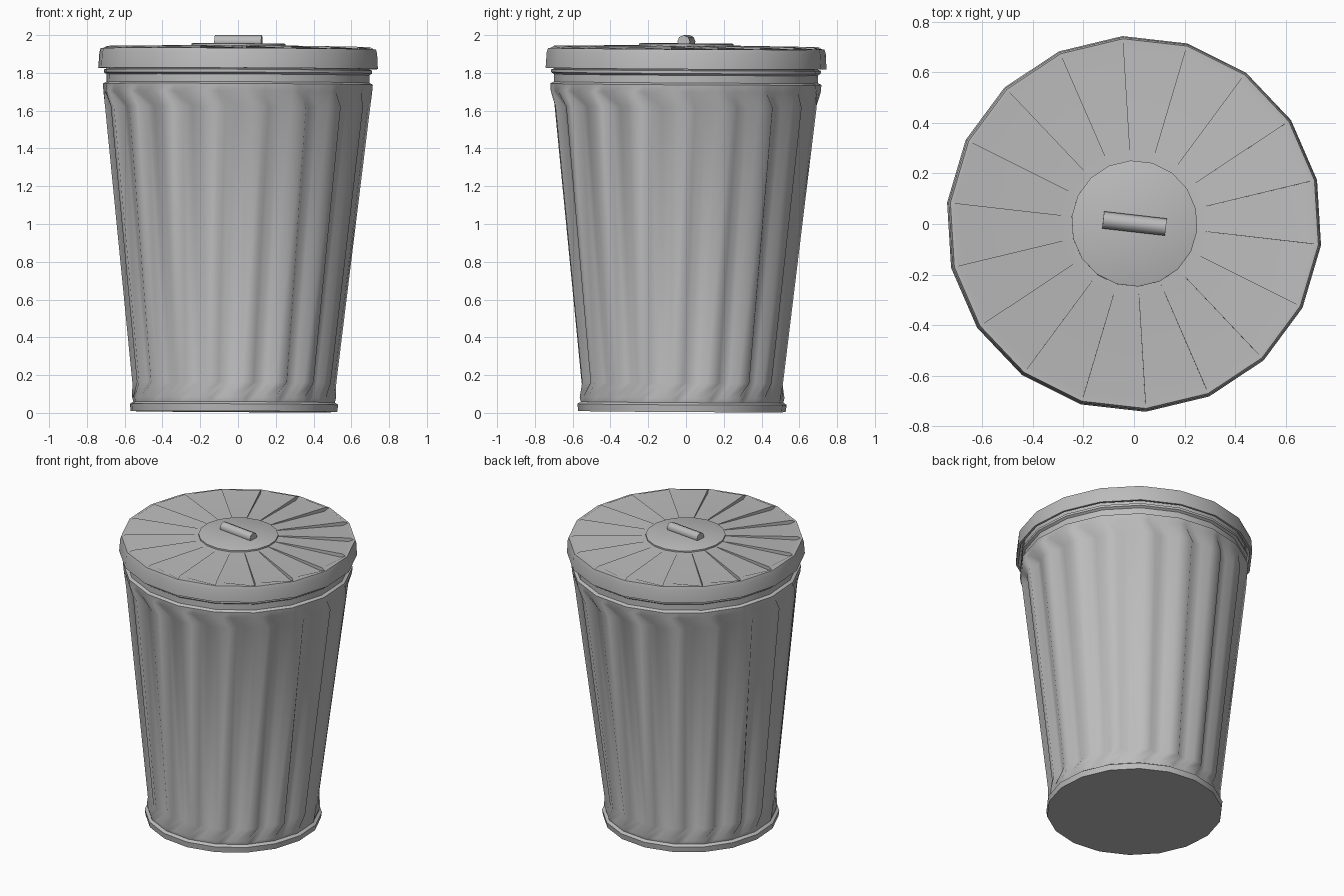
import bpy
import bmesh
from math import radians, cos, sin
from mathutils import Matrix, Vector

cube = bpy.data.objects.get("Cube")
if cube:
    bpy.data.objects.remove(cube, do_unlink=True)

SIDES = 18
STEP = 360 / SIDES
START = -6.5  # angle of the first polygon corner, in degrees

metal = bpy.data.materials.new("galvanised_grey")
metal.use_nodes = True
GREY = (0.5, 0.5, 0.5, 1)
metal.diffuse_color = GREY
metal.node_tree.nodes["Principled BSDF"].inputs["Base Color"].default_value = GREY

# The whole bin leans very slightly about the lid
PIVOT = Vector((0, 0, 1.8))
SKEW = Matrix(((1, 0, 0.012, 0), (0, 1, 0.012, 0), (-0.005, -0.006, 1, 0), (0, 0, 0, 1)))
LEAN = Matrix.Translation(PIVOT) @ SKEW @ Matrix.Translation(-PIVOT)


def polar(r, deg, z):
    return Vector((r * cos(radians(deg)), r * sin(radians(deg)), z))


def finish(bm, name, sharp):
    bmesh.ops.remove_doubles(bm, verts=bm.verts, dist=0.0001)
    bmesh.ops.recalc_face_normals(bm, faces=bm.faces)
    bm.transform(LEAN)
    mesh = bpy.data.meshes.new(name)
    bm.to_mesh(mesh)
    bm.free()
    mesh.materials.append(metal)
    obj = bpy.data.objects.new(name, mesh)
    bpy.context.collection.objects.link(obj)
    bpy.ops.object.select_all(action='DESELECT')
    obj.select_set(True)
    bpy.context.view_layer.objects.active = obj
    bpy.ops.object.shade_smooth_by_angle(angle=radians(sharp))


def bridge(bm, rings):
    for low, high in zip(rings, rings[1:]):
        n = len(low)
        for i in range(n):
            j = (i + 1) % n
            bm.faces.new((low[i], low[j], high[j], high[i]))


def lathe(name, profile, cap_first=False, cap_last=False, sharp=30):
    bm = bmesh.new()
    rings = [[bm.verts.new(polar(r, START + STEP * k, z)) for k in range(SIDES)]
             for r, z in profile]
    bridge(bm, rings)
    if cap_first:
        bm.faces.new(rings[0])
    if cap_last:
        bm.faces.new(rings[-1])
    finish(bm, name, sharp)


# Base ring with the closed floor
lathe("base_ring", [(0.55, 0.007), (0.555, 0.045), (0.535, 0.058), (0.52, 0.058)],
      cap_first=True)

# Fluted body: each rib rises slowly to a ridge, then drops into the next groove
FLUTE = [(-7, 0.25), (0, 0), (3.5, 1), (8, 0.8)]  # angle from the ridge, depth share


def body_ring(bm, r, z, depth, shift):
    ring = []
    for k in range(SIDES):
        for ang, share in FLUTE:
            deg = START + STEP * k + 7.5 + ang + shift
            if depth:
                radius = r - depth * share
            else:
                # distance to the flat side of the polygon at this angle
                off = (deg - START) % STEP - STEP / 2
                radius = r * cos(radians(STEP / 2)) / cos(radians(off))
            ring.append(bm.verts.new(polar(radius, deg, z)))
    return ring


bm = bmesh.new()
bridge(bm, [body_ring(bm, *row) for row in (
    (0.535, 0.05, 0, -7.5), (0.543, 0.08, 0, -7.5), (0.54, 0.16, 0.035, 0),
    (0.702, 1.62, 0.04, 0), (0.716, 1.70, 0, -7.5), (0.719, 1.74, 0, -7.5))])
finish(bm, "fluted_body", 85)

# Neck with a rolled bead
lathe("neck", [(0.719, 1.74), (0.70, 1.75), (0.70, 1.79),
               (0.715, 1.80), (0.715, 1.815), (0.70, 1.82), (0.70, 1.87)])

# Lid band, open below with an inner ceiling
lathe("lid_band", [(0.71, 1.875), (0.73, 1.823), (0.745, 1.823),
                   (0.74, 1.905), (0.733, 1.928), (0.72, 1.928)], cap_first=True)

# Lid top: each sector is tilted, with a step down to its neighbour
bm = bmesh.new()
for k in range(SIDES):
    a, b = START + STEP * k, START + STEP * (k + 1)
    hub = [polar(0.25, d, 1.943) for d in (a, b)]
    rim = [polar(0.722, d, 1.928) for d in (a, b)]
    inner_high, inner_low = polar(0.30, a, 1.945), polar(0.30, b, 1.938)
    outer_high, outer_low = polar(0.70, a, 1.94), polar(0.69, b, 1.915)
    next_in, next_out = polar(0.30, b, 1.945), polar(0.70, b, 1.94)
    for corners in ((inner_high, outer_high, outer_low, inner_low),
                    (hub[0], inner_high, inner_low, hub[1]),
                    (outer_high, rim[0], rim[1], outer_low),
                    (inner_low, outer_low, next_out, next_in),
                    (hub[1], inner_low, next_in),
                    (outer_low, rim[1], next_out)):
        bm.faces.new([bm.verts.new(c) for c in corners])
finish(bm, "lid_sectors", 85)

# Raised disc in the middle of the lid
lathe("lid_disc", [(0.25, 1.93), (0.25, 1.953), (0.243, 1.956)], cap_last=True)

# Handle bar lying on the disc
bm = bmesh.new()
bmesh.ops.create_cone(bm, cap_ends=True, segments=8, radius1=0.034, radius2=0.034, depth=0.25)
bm.transform(Matrix.Translation((0, 0, 1.966)) @ Matrix.Rotation(radians(START), 4, 'Z')
             @ Matrix.Rotation(radians(90), 4, 'Y'))
finish(bm, "handle", 50)
